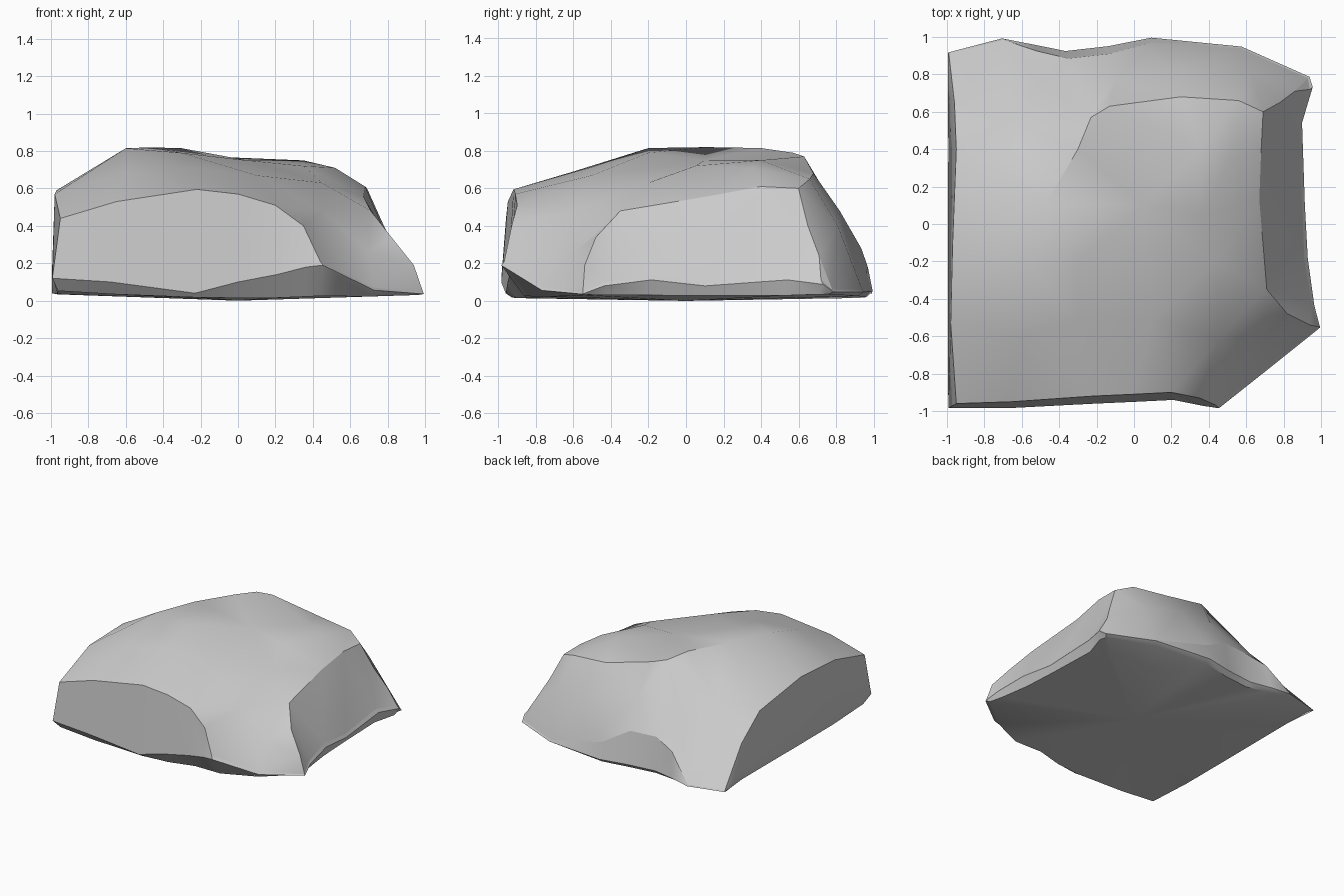
import bpy, bmesh
from mathutils import Vector
from mathutils.geometry import delaunay_2d_cdt

if "Cube" in bpy.data.objects:
    bpy.data.objects.remove(bpy.data.objects["Cube"])

# Upper edge of the side walls, counter-clockwise from the front left corner
rim = [
    (-.95, -.96, .44), (-.65, -.95, .53), (-.22, -.92, .595), (0, -.91, .57),
    (.2, -.90, .51), (.35, -.93, .40), (.44, -.97, .21), (.72, -.76, .07),
    (.99, -.55, .045), (.95, -.43, .10), (.91, -.18, .14), (.90, .1, .10),
    (.88, .53, .14), (.94, .72, .11), (.93, .78, .06), (.57, .94, .06),
    (.09, .97, .18), (-.13, .91, .31), (-.35, .885, .31), (-.52, .925, .25),
    (-.70, .985, .05), (-.99, .91, .05), (-.96, .65, .33), (-.95, .4, .50),
    (-.97, -.11, .59), (-.98, -.53, .57)]

# Lower edge heights of the front wall, following the first rim points
front_low = [.12, .10, .04, .10, .14, .18, .19]

# Sharp crest above the right face
crest = [(.94, -.54, .19), (.82, -.48, .34), (.71, -.35, .48), (.67, .13, .56),
         (.68, .4, .61), (.69, .6, .60), (.78, .65, .40), (.86, .71, .24)]

# Ridge between the top and the back slope
ridge = [(-.6, -.2, .815), (-.47, .11, .82), (-.3, .4, .815),
         (-.23, .57, .79), (-.13, .63, .77), (.25, .68, .68), (.56, .66, .65)]

# Gentle swells of the top and the back slope
swells = [(-.3, -.2, .79), (-.3, -.5, .715), (-.6, -.6, .69), (.1, -.5, .67),
          (.05, .1, .75), (.35, .4, .75), (.52, .35, .71), (.35, .05, .72),
          (.45, -.2, .63), (.45, -.62, .48), (.70, -.60, .26),
          (-.65, .55, .56), (-.5, .76, .42), (.25, .82, .48),
          (.62, .81, .40), (.07, .935, .28), (-.1, .78, .52)]

pts = [Vector(p) for p in rim + crest + ridge + swells]
n, c = len(rim), len(crest)
loop = [(i, (i + 1) % n) for i in range(n)]
crest_path = [8] + list(range(n, n + c)) + [14]
ridge_path = list(range(n + c, n + c + len(ridge))) + [n + 5]
links = loop[:]
for path in (crest_path, ridge_path):
    links += list(zip(path, path[1:]))

# Top skin
res = delaunay_2d_cdt([p.xy for p in pts], links, [], 1, 1e-5)
owner = [o[0] for o in res[3]]
bm = bmesh.new()
top = [bm.verts.new(p) for p in pts]
for f in res[2]:
    bm.faces.new([top[owner[i]] for i in f])
for path in (crest_path, ridge_path[2:], list(range(n)) + [0]):
    for i, j in zip(path, path[1:]):
        edge = bm.edges.get((top[i], top[j]))
        if edge:
            edge.smooth = False


def clamp(v):
    return max(-.995, min(.995, v))


# Walls bulge slightly, then tuck in under the rock
belly, foot = [], []
for i, (x, y, z) in enumerate(rim):
    k = 1 + .045 * min(1, z / .3)
    bx, by = clamp(x * k), max(-.985, min(1, y * k))
    bz = min(z * .8, .05 if y > .85 else .14)
    if i < len(front_low):
        bz = front_low[i]
    belly.append(bm.verts.new((bx, by, bz)))
    tuck = .965 - .45 * max(0, bz - .06) * (i < len(front_low))
    if i in (4, 5, 6):
        tuck -= .03
    fz = min(.85 * bz, .035 * bx * bx + .02 * by ** 6)
    foot.append(bm.verts.new((bx * .97, by * tuck, fz)))
for upper, lower in ((top, belly), (belly, foot)):
    for i, j in loop:
        bm.faces.new((upper[i], lower[i], lower[j], upper[j]))

# Flat underside
centre = bm.verts.new((0, 0, 0))
for i, j in loop:
    bm.faces.new((foot[j], foot[i], centre))

bmesh.ops.recalc_face_normals(bm, faces=bm.faces)
sharp = [e for e in bm.edges if not e.smooth]
for e in bm.edges:
    if e not in sharp and e.is_manifold and e.calc_face_angle() > .65:
        e.smooth = False
for f in bm.faces:
    f.smooth = True
mesh = bpy.data.meshes.new("rock")
bm.to_mesh(mesh)
bm.free()
rock = bpy.data.objects.new("rock", mesh)
bpy.context.collection.objects.link(rock)
# Rest the underside on the ground
low = min(v.co.z for v in mesh.vertices)
rock.location.z = -low
